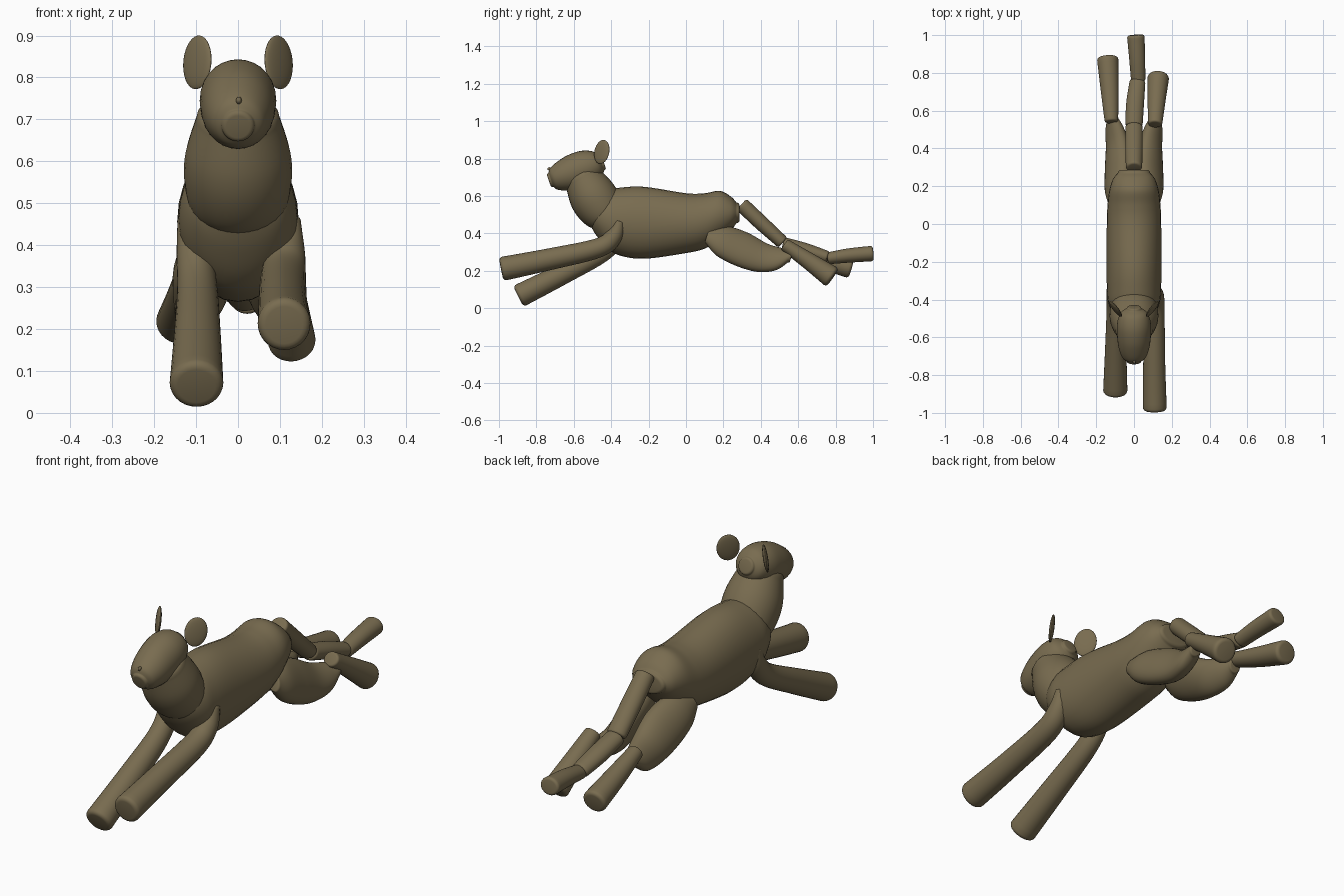
import bpy, bmesh, math
from mathutils import Vector, Matrix

old = bpy.data.objects.get("Cube")
if old:
    bpy.data.objects.remove(old, do_unlink=True)

fur = bpy.data.materials.new("brown_fur")
fur.use_nodes = True
color = (0.19, 0.15, 0.08, 1)
fur.diffuse_color = color
fur.node_tree.nodes["Principled BSDF"].inputs["Base Color"].default_value = color


def finish(name, bm):
    bmesh.ops.recalc_face_normals(bm, faces=bm.faces)
    for f in bm.faces:
        f.smooth = True
    mesh = bpy.data.meshes.new(name)
    bm.to_mesh(mesh)
    bm.free()
    mesh.materials.append(fur)
    obj = bpy.data.objects.new(name, mesh)
    bpy.context.scene.collection.objects.link(obj)
    return obj


def smooth_path(rows, steps=6):
    """Catmull-Rom through rows of (x, y, z, half width, half height)."""
    rows = [Vector(r) for r in rows]
    out = []
    for i in range(len(rows) - 1):
        b, c = rows[i], rows[i + 1]
        a, d = rows[max(i - 1, 0)], rows[min(i + 2, len(rows) - 1)]
        for s in range(steps):
            t = s / steps
            out.append(b + (c - a) * (t / 2)
                       + (2 * a - 5 * b + 4 * c - d) * (t * t / 2)
                       + (3 * b - a - 3 * c + d) * (t ** 3 / 2))
    return out + [rows[-1]]


def loft(name, rows, roll=0, cap=0.3, axis=None, sides=28):
    """Skin elliptical rings along a path, with rounded rims at both ends."""
    path = smooth_path(rows)
    pos = [Vector(p[:3]) for p in path]
    rings = []
    for i, p in enumerate(path):
        tangent = (pos[min(i + 1, len(pos) - 1)] - pos[max(i - 1, 0)]).normalized()
        tangent = Vector(axis).normalized() if axis else tangent
        rings.append((pos[i], tangent, max(p[3], 0.004), max(p[4], 0.004)))

    def rim(ring, sign):
        c, t, w, h = ring
        size = cap * min(w, h)
        return [(c + t * sign * size * math.sin(a), t,
                 w - size * (1 - math.cos(a)), h - size * (1 - math.cos(a)))
                for a in (math.pi / 8 * k for k in range(1, 5))]

    rings = rim(rings[0], -1)[::-1] + rings + rim(rings[-1], 1)
    bm = bmesh.new()
    loops = []
    for c, t, w, h in rings:
        side = (Vector((1, 0, 0)) - t * t.x).normalized()
        up = t.cross(side)
        turn = Matrix.Rotation(roll, 3, t)
        side, up = turn @ side, turn @ up
        loops.append([bm.verts.new(c + side * w * math.cos(a) + up * h * math.sin(a))
                      for a in (math.tau * k / sides for k in range(sides))])
    for p, q in zip(loops, loops[1:]):
        for k in range(sides):
            n = (k + 1) % sides
            bm.faces.new((p[k], p[n], q[n], q[k]))
    bm.faces.new(loops[0][::-1])
    bm.faces.new(loops[-1])
    return finish(name, bm)


def ellipsoid(name, center, radii, rotation=Matrix.Identity(4)):
    bm = bmesh.new()
    bmesh.ops.create_uvsphere(bm, u_segments=28, v_segments=16, radius=1)
    bm.transform(Matrix.Translation(center) @ rotation @ Matrix.Diagonal((*radii, 1)))
    return finish(name, bm)


# Torso
loft("body", [
    (0, -.52, .50, .05, .04), (0, -.48, .49, .105, .10), (0, -.42, .475, .135, .155),
    (0, -.35, .463, .143, .182), (0, -.22, .457, .145, .192), (0, 0, .455, .144, .16),
    (0, .1, .467, .14, .148), (0, .18, .497, .13, .131), (0, .24, .507, .11, .09),
    (0, .27, .51, .085, .055)], axis=(0, 1, 0))

# Neck and head
loft("neck", [
    (0, -.40, .45, .08, .07), (0, -.43, .495, .115, .11), (0, -.47, .555, .128, .127),
    (0, -.51, .62, .125, .124), (0, -.555, .70, .10, .10)], axis=(0, -.5, .86))
loft("head", [
    (0, -.45, .775, .04, .04), (0, -.475, .772, .073, .07), (0, -.53, .753, .09, .094),
    (0, -.60, .728, .089, .096), (0, -.66, .707, .08, .082),
    (0, -.705, .692, .062, .062), (0, -.722, .686, .04, .04)], axis=(0, -.94, -.33))
ellipsoid("nose", (0.002, -.728, .745), (.007, .013, .009))

# Ears: thin discs angled outward
for sx, tag in ((1, "left"), (-1, "right")):
    turn = (Matrix.Rotation(math.radians(-12), 4, "X")
            @ Matrix.Rotation(sx * math.radians(50), 4, "Z"))
    ellipsoid(tag + "_ear", (sx * .097, -.45, .836), (.051, .011, .065), turn)

# Front legs
loft("left_front_leg", [
    (.125, -.355, .46, .025, .025), (.115, -.385, .385, .045, .045),
    (.108, -.47, .322, .054, .052), (.107, -.73, .262, .058, .058),
    (.11, -.97, .213, .063, .064)])
loft("right_front_leg", [
    (-.12, -.345, .46, .025, .025), (-.105, -.37, .38, .042, .045),
    (-.097, -.45, .295, .048, .05), (-.097, -.66, .183, .056, .056),
    (-.099, -.88, .072, .064, .062)])

# Hind thighs and shins
for sx, tag in ((1, "left"), (-1, "right")):
    loft(tag + "_thigh", [
        (sx * .105, .12, .385, .03, .045), (sx * .09, .19, .36, .056, .09),
        (sx * .083, .30, .315, .06, .102), (sx * .086, .41, .27, .055, .086),
        (sx * .102, .50, .262, .043, .066), (sx * .112, .555, .277, .03, .035)],
        roll=sx * math.radians(-28), axis=(0, .93, -.3))
loft("left_shin", [(.112, .535, .335, .038, .034), (.12, .66, .25, .048, .046),
                   (.128, .77, .173, .057, .058)])
loft("right_shin", [(-.12, .55, .315, .036, .034), (-.128, .70, .265, .047, .045),
                    (-.139, .868, .218, .056, .054)])

# Three-part tail
loft("tail_base", [(0, .305, .548, .043, .04), (0, .40, .458, .046, .04),
                   (0, .51, .358, .046, .036)])
loft("tail_middle", [(0, .53, .342, .046, .036), (.006, .64, .31, .047, .038),
                     (.018, .75, .275, .042, .033)])
loft("tail_tip", [(.022, .765, .268, .038, .032), (.017, .87, .282, .042, .038),
                  (.01, .988, .292, .046, .041)])
